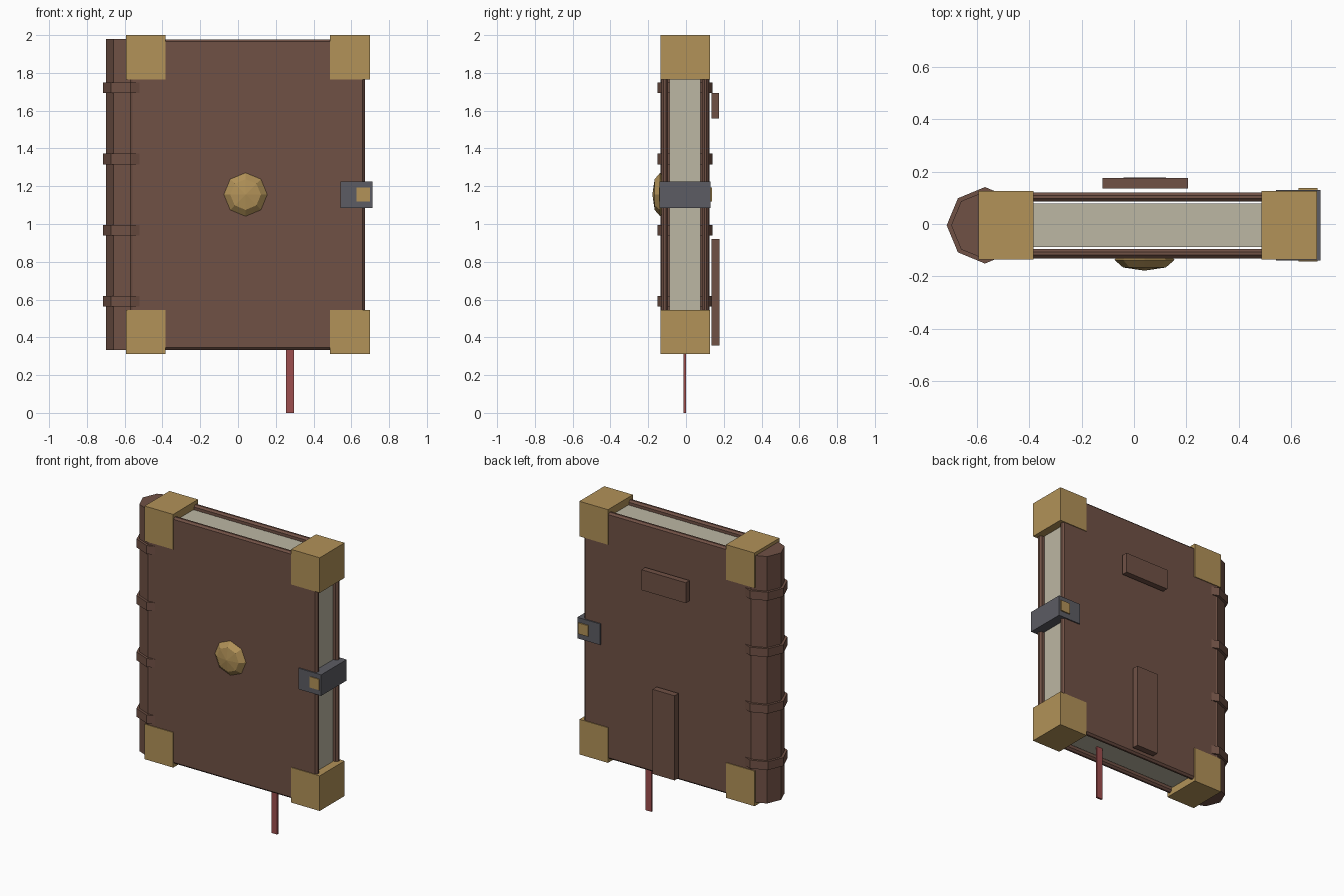
import bpy, bmesh, math
from mathutils import Matrix, Vector

if "Cube" in bpy.data.objects:
    bpy.data.objects.remove(bpy.data.objects["Cube"])


def material(name, rgb):
    # sRGB 0-255 to linear
    lin = [((c / 255 + 0.055) / 1.055) ** 2.4 for c in rgb]
    m = bpy.data.materials.new(name)
    m.diffuse_color = (*lin, 1)
    m.use_nodes = True
    m.node_tree.nodes["Principled BSDF"].inputs["Base Color"].default_value = m.diffuse_color
    return m


LEATHER = material("brown leather", (112, 81, 69))
BRASS = material("brass", (178, 146, 88))
PAPER = material("aged paper", (188, 183, 163))
IRON = material("dark iron", (92, 92, 99))
RED = material("red ribbon", (158, 78, 78))


def finish(name, bm, mat):
    bmesh.ops.recalc_face_normals(bm, faces=bm.faces)
    me = bpy.data.meshes.new(name)
    bm.to_mesh(me)
    bm.free()
    me.materials.append(mat)
    ob = bpy.data.objects.new(name, me)
    bpy.context.collection.objects.link(ob)
    return ob


def box(name, x, y, z, mat, bevel=0):
    bm = bmesh.new()
    bmesh.ops.create_cube(bm, size=1)
    for v in bm.verts:
        v.co = Vector([(a + b) / 2 + c * (b - a) for (a, b), c in zip((x, y, z), v.co)])
    if bevel:
        bmesh.ops.bevel(bm, geom=bm.edges[:], offset=bevel, segments=1, affect='EDGES')
    return finish(name, bm, mat)


def octagon_prism(name, cx, cy, r, z0, z1, mat):
    bm = bmesh.new()
    ring = [bm.verts.new((cx + r * math.cos(i * math.pi / 4),
                          cy + r * math.sin(i * math.pi / 4), z0)) for i in range(8)]
    face = bm.faces.new(ring)
    ext = bmesh.ops.extrude_face_region(bm, geom=[face])
    for v in ext["geom"]:
        if isinstance(v, bmesh.types.BMVert):
            v.co.z = z1
    return finish(name, bm, mat)


YC = -0.005  # middle plane of the book

# Covers and page block
box("front_cover", (-0.57, 0.672), (-0.131, -0.095), (0.333, 1.977), LEATHER, 0.012)
box("back_cover", (-0.57, 0.672), (0.085, 0.121), (0.333, 1.977), LEATHER, 0.012)
box("page_block", (-0.55, 0.645), (-0.088, 0.078), (0.36, 1.95), PAPER)

# Spine with four raised bands
octagon_prism("spine", -0.568, YC, 0.13, 0.333, 1.979, LEATHER)
for i in range(4):
    z = 0.591 + i * 0.3765
    octagon_prism(f"spine_band_{i + 1}", -0.569, YC, 0.146, z - 0.028, z + 0.028, LEATHER)

# Brass corner caps
for side, x in (("left", (-0.594, -0.383)), ("right", (0.487, 0.698))):
    for level, z in (("bottom", (0.312, 0.546)), ("top", (1.766, 2.0))):
        box(f"{level}_{side}_corner", x, (-0.136, 0.126), z, BRASS)

# Clasp with a stud on each cover
box("clasp", (0.543, 0.711), (-0.139, 0.129), (1.084, 1.224), IRON)
box("clasp_stud_front", (0.628, 0.70), (-0.144, -0.13), (1.12, 1.193), BRASS)
box("clasp_stud_back", (0.628, 0.70), (0.12, 0.137), (1.12, 1.193), BRASS)

# Faceted medallion on the front cover
bm = bmesh.new()
bmesh.ops.create_uvsphere(bm, u_segments=8, v_segments=4, radius=1,
                          matrix=Matrix.Translation((0.04, -0.137, 1.156))
                          @ Matrix.Diagonal((0.115, 0.041, 0.115, 1))
                          @ Matrix.Rotation(math.pi / 2, 4, 'X'))
finish("medallion", bm, BRASS)

# Raised plates behind the back cover
box("upper_back_plate", (-0.121, 0.206), (0.135, 0.175), (1.558, 1.694), LEATHER)
box("lower_back_plate", (-0.04, 0.122), (0.135, 0.178), (0.356, 0.92), LEATHER)

# Ribbon bookmark
box("ribbon", (0.254, 0.297), (-0.012, 0.001), (0.0, 0.45), RED)
